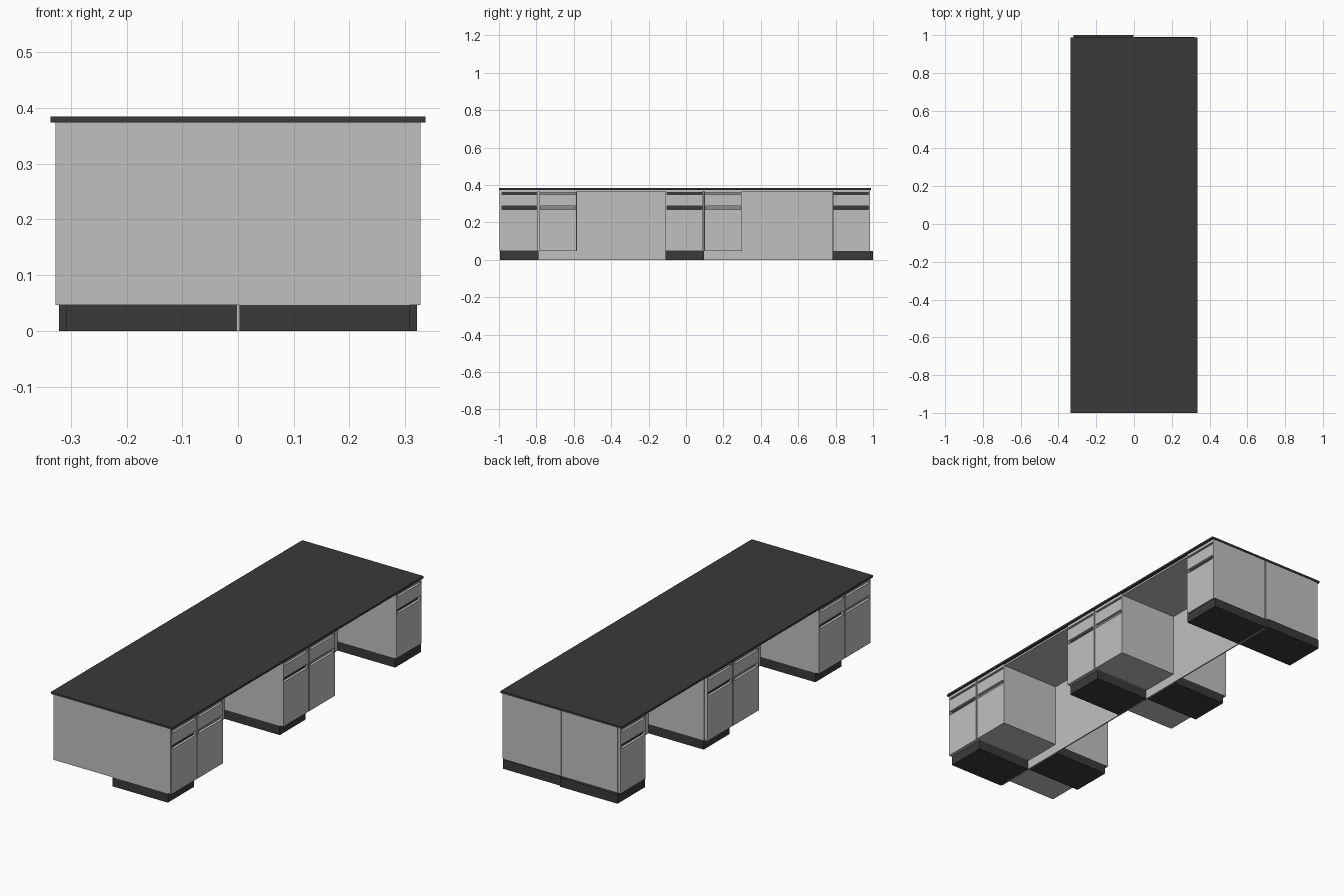
import bpy
import bmesh
from mathutils import Vector

old = bpy.data.objects.get("Cube")
if old:
    bpy.data.objects.remove(old, do_unlink=True)


def material(name, value):
    m = bpy.data.materials.new(name)
    m.use_nodes = True
    col = (value, value, value, 1)
    m.diffuse_color = col
    bsdf = m.node_tree.nodes["Principled BSDF"]
    bsdf.inputs["Base Color"].default_value = col
    bsdf.inputs["Roughness"].default_value = 0.6
    return m


LIGHT = material("light grey", 0.53)
DARK = material("charcoal", 0.042)
MID = material("mid grey", 0.27)


def boxes(name, mat, specs):
    """One object made of boxes given as (x0, x1, y0, y1, z0, z1)."""
    bm = bmesh.new()
    for x0, x1, y0, y1, z0, z1 in specs:
        verts = bmesh.ops.create_cube(bm, size=1)["verts"]
        centre = Vector((x0 + x1, y0 + y1, z0 + z1)) / 2
        size = Vector((abs(x1 - x0), y1 - y0, z1 - z0))
        for v in verts:
            v.co = v.co * size + centre
    mesh = bpy.data.meshes.new(name)
    bm.to_mesh(mesh)
    bm.free()
    mesh.materials.append(mat)
    ob = bpy.data.objects.new(name, mesh)
    bpy.context.collection.objects.link(ob)
    return ob


# Worktop, its underside board, the central divider and the full-width end panel
boxes("worktop", DARK, [(-0.336, 0.336, -1.0, 0.988, 0.374, 0.384)])
boxes("worktop_support", LIGHT, [(-0.322, 0.322, -0.985, 0.98, 0.365, 0.374)])
boxes("centre_divider", LIGHT, [(-0.003, 0.003, -0.985, 0.98, 0.0, 0.366)])
boxes("end_panel", LIGHT, [(-0.324, 0.324, -0.996, -0.985, 0.046, 0.374)])

BOTTOM, TOP = 0.046, 0.374
SLOTS = [(0.268, 0.288), (0.350, 0.360)]
BACK, FACE = 0.311, 0.327        # carcass front and drawer front planes


def cabinet(name, side, y0, y1, slot_mat):
    """Carcass with drawer and door fronts separated by recessed finger pulls."""
    def b(x0, x1, ya, yb, z0, z1):
        return (side * x0, side * x1, ya, yb, z0, z1)

    boxes(name + "_carcass", LIGHT, [b(0.003, BACK, y0, y1, BOTTOM, TOP)])
    f0, f1 = y0 + 0.0015, y1 - 0.0015
    fronts = [b(BACK, FACE, f0, f1, BOTTOM, SLOTS[0][0]),
              b(BACK, FACE, f0, f1, SLOTS[0][1], SLOTS[1][0]),
              b(BACK, FACE, f0, f1, SLOTS[1][1], TOP)]
    backs = []
    for z0, z1 in SLOTS:
        # closed ends of each pull, and its coloured back plate
        fronts += [b(BACK, FACE, f0, f0 + 0.007, z0, z1),
                   b(BACK, FACE, f1 - 0.007, f1, z0, z1)]
        backs.append(b(BACK, BACK + 0.003, f0 + 0.007, f1 - 0.007, z0, z1))
    boxes(name + "_fronts", LIGHT, fronts)
    boxes(name + "_pulls", slot_mat, backs)


def plinth(name, side, y0, y1, depth):
    boxes(name, DARK, [(side * 0.003, side * depth, y0, y1, 0.0, BOTTOM)])


# Double cabinets on both sides; each has a plinth under one column only,
# at opposite ends on the two sides
for label, y0, y1 in (("front", -0.995, -0.583), ("middle", -0.110, 0.300)):
    mid = (y0 + y1) / 2
    for side, word in ((1, "left"), (-1, "right")):
        a, c = (DARK, MID) if side > 0 else (MID, DARK)
        cabinet(f"{label}_{word}_cabinet_a", side, y0, mid - 0.002, a)
        cabinet(f"{label}_{word}_cabinet_b", side, mid + 0.002, y1, c)
        p0, p1 = (y0, mid) if side > 0 else (mid, y1)
        plinth(f"{label}_{word}_plinth", side, p0, p1, 0.308)

# Single cabinets at the back end, with full plinths
for side, word, end in ((1, "left", 0.990), (-1, "right", 1.0)):
    cabinet(f"back_{word}_cabinet", side, 0.784, 0.985, DARK)
    plinth(f"back_{word}_plinth", side, 0.784, end, 0.321)
